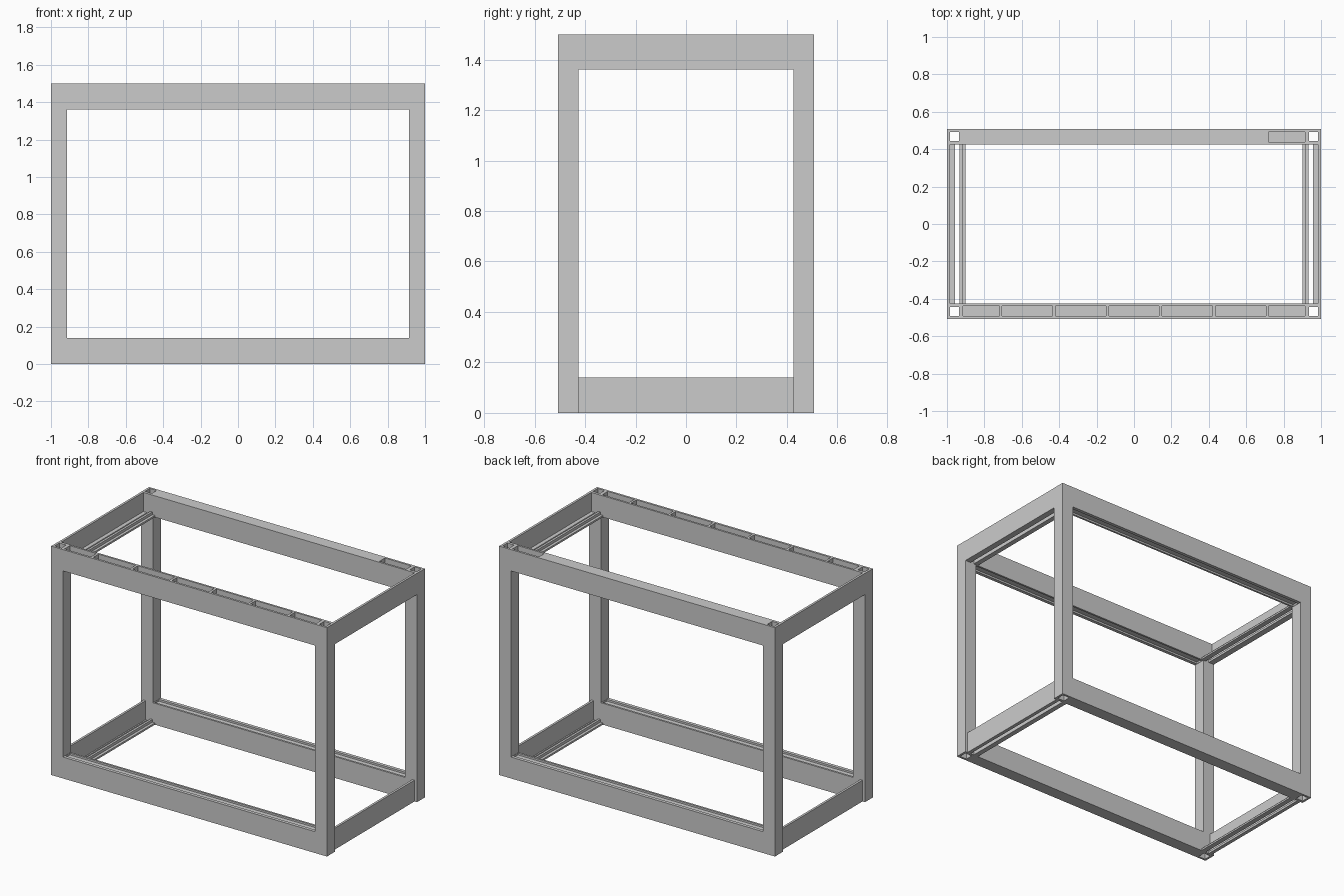
import bpy, bmesh
from mathutils import Matrix, Vector

if "Cube" in bpy.data.objects:
    bpy.data.objects.remove(bpy.data.objects["Cube"])

H, D = 1.5, 0.507          # overall height, half depth
PX, PY = 0.915, 0.425      # inner edges of the corner posts
BH = 0.14                  # beam height


def add_box(bm, lo, hi):
    lo, hi = Vector(lo), Vector(hi)
    size = hi - lo
    m = Matrix.Translation((lo + hi) / 2) @ Matrix.Diagonal((*size, 1))
    bmesh.ops.create_cube(bm, size=1, matrix=m)


def make(name, boxes):
    bm = bmesh.new()
    for lo, hi in boxes:
        add_box(bm, lo, hi)
    me = bpy.data.meshes.new(name)
    bm.to_mesh(me)
    bm.free()
    ob = bpy.data.objects.new(name, me)
    bpy.context.collection.objects.link(ob)
    return ob


def carve(ob, boxes):
    cutter = make("cutter", boxes)
    cutter.hide_render = True
    mod = ob.modifiers.new("carve", 'BOOLEAN')
    mod.operation, mod.solver, mod.object = 'DIFFERENCE', 'EXACT', cutter
    dg = bpy.context.evaluated_depsgraph_get()
    me = bpy.data.meshes.new_from_object(ob.evaluated_get(dg))
    ob.modifiers.clear()
    ob.data = me
    bpy.data.objects.remove(cutter)


def span(a, b, s):
    return (a, b) if s > 0 else (-b, -a)


def extrude_y(name, sections, sx, y):
    # each section is (x0, x1, z0, z1) on the right side, mirrored by sx
    boxes = []
    for x0, x1, z0, z1 in sections:
        a, b = span(x0, x1, sx)
        boxes.append(((a, -y, z0), (b, y, z1)))
    return make(name, boxes)


# Hollow corner posts
for sx, side in ((-1, "left"), (1, "right")):
    for sy, end in ((-1, "front"), (1, "back")):
        x0, x1 = span(PX, 1, sx)
        y0, y1 = span(PY, D, sy)
        post = make(f"{end}_{side}_post", [((x0, y0, 0), (x1, y1, H))])
        hx, hy = span(0.935, 0.985, sx), span(0.443, 0.493, sy)
        carve(post, [((hx[0], hy[0], -0.1), (hx[1], hy[1], H + 0.1))])

# Long beams: pockets in the top beam, shallow groove facing the opening
front_pockets = [(-0.915, -0.72), (-0.705, -0.435), (-0.42, -0.15), (-0.135, 0.135),
                 (0.15, 0.42), (0.435, 0.705), (0.72, 0.913)]
for sy, end in ((-1, "front"), (1, "back")):
    y0, y1 = span(PY, D, sy)
    p0, p1 = span(0.438, 0.493, sy)
    g0, g1 = span(0.438, 0.485, sy)
    top = make(f"{end}_top_beam", [((-PX, y0, H - BH), (PX, y1, H))])
    pockets = front_pockets if sy < 0 else front_pockets[-1:]
    carve(top, [((max(a, -0.913), p0, H - 0.11), (b, p1, H + 0.1)) for a, b in pockets])
    carve(top, [((-0.913, g0, H - BH - 0.1), (0.913, g1, H - BH + 0.012))])
    low = make(f"{end}_bottom_beam", [((-PX, y0, 0), (PX, y1, BH))])
    carve(low, [((-0.913, g0, BH - 0.012), (0.913, g1, BH + 0.1))])

# Side rails: thin upright wall with a foot flange, and a separate inner lip
for sx, side in ((-1, "left"), (1, "right")):
    t = H - BH
    extrude_y(f"{side}_top_rail", [(0.984, 0.999, t, H), (0.958, 0.984, t, t + 0.015)], sx, 0.443)
    extrude_y(f"{side}_top_lip", [(0.9, 0.933, t, t + 0.012), (0.918, 0.933, t + 0.012, t + 0.03)],
              sx, PY)
    extrude_y(f"{side}_bottom_rail", [(0.967, 0.982, 0, BH), (0.958, 0.967, 0, 0.015)], sx, PY)
    extrude_y(f"{side}_bottom_lip", [(0.9, 0.933, 0, 0.012), (0.918, 0.933, 0.012, 0.03)], sx, PY)
